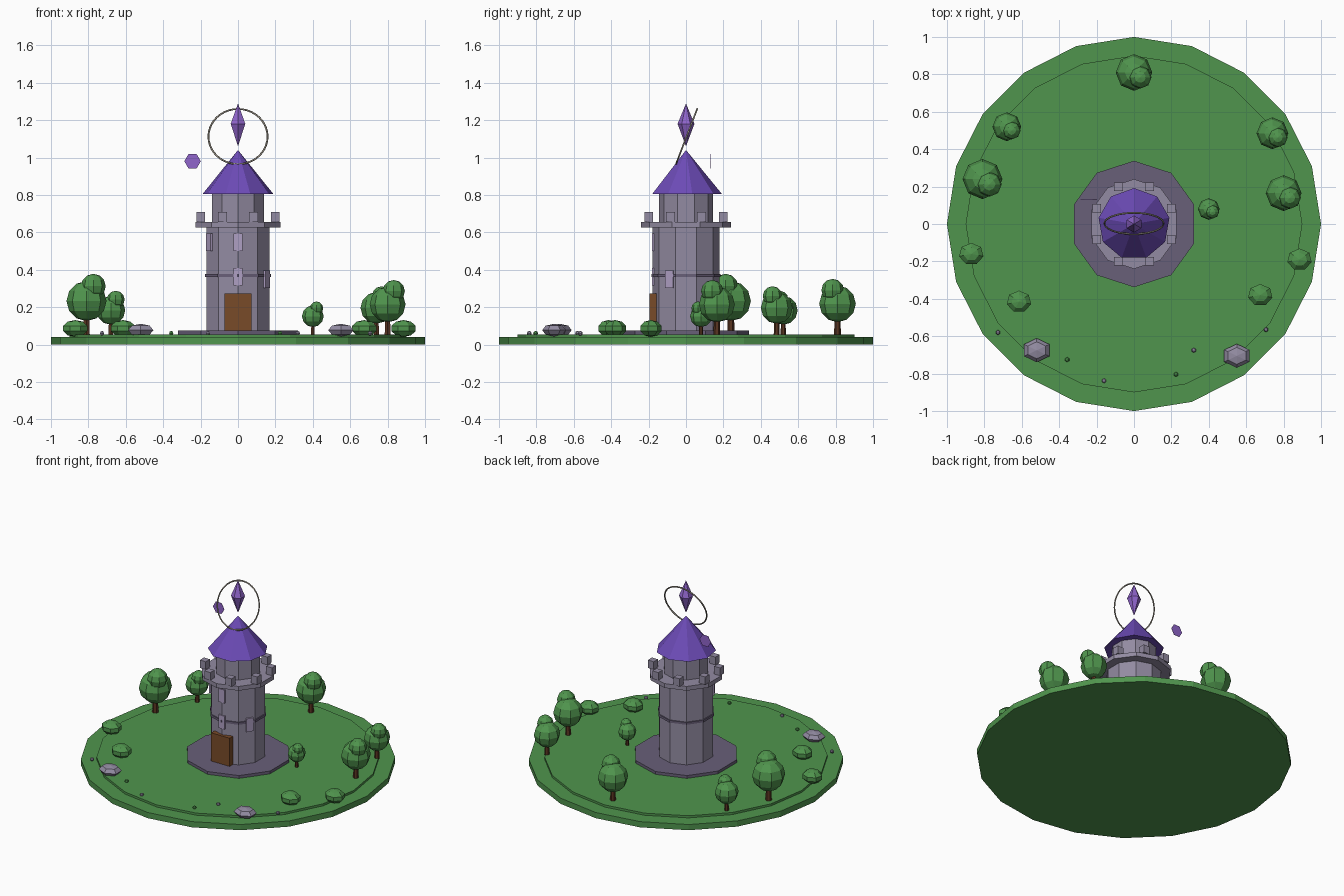
import bpy, bmesh
from math import sin, cos, pi, radians, tau

cube = bpy.data.objects.get("Cube")
if cube:
    bpy.data.objects.remove(cube, do_unlink=True)


def material(name, r, g, b):
    m = bpy.data.materials.new(name)
    m.use_nodes = True
    m.diffuse_color = (r, g, b, 1)
    bsdf = next(n for n in m.node_tree.nodes if n.type == 'BSDF_PRINCIPLED')
    bsdf.inputs["Base Color"].default_value = (r, g, b, 1)
    return m


GRASS = material("grass green", .08, .30, .075)
STONE = material("grey stone", .29, .26, .36)
DARK = material("dark stone", .14, .115, .19)
ROOF = material("roof purple", .15, .07, .47)
CRYSTAL = material("crystal purple", .28, .13, .60)
GLASS = material("pale lilac", .43, .35, .55)
WOOD = material("door brown", .19, .07, .022)
BARK = material("bark brown", .10, .034, .015)
METAL = material("ring metal", .32, .29, .24)


def lathe(name, profile, sides, mat, loc=(0, 0, 0), stretch=1):
    """Faceted solid of revolution from (radius, z), first corner toward +y."""
    bm = bmesh.new()
    rings = []
    for r, z in profile:
        n = sides if r > 0 else 1
        rings.append([bm.verts.new((-r * stretch * sin(tau * i / sides),
                                    r * cos(tau * i / sides), z)) for i in range(n)])
    for low, high in zip(rings, rings[1:]):
        for i in range(sides):
            j = (i + 1) % sides
            corners = [low[i % len(low)], low[j % len(low)],
                       high[j % len(high)], high[i % len(high)]]
            bm.faces.new(list(dict.fromkeys(corners)))
    for ring in (rings[0], rings[-1]):
        if len(ring) > 1:
            bm.faces.new(ring)
    bmesh.ops.recalc_face_normals(bm, faces=bm.faces)
    mesh = bpy.data.meshes.new(name)
    bm.to_mesh(mesh)
    bm.free()
    mesh.materials.append(mat)
    obj = bpy.data.objects.new(name, mesh)
    obj.location = loc
    bpy.context.collection.objects.link(obj)
    return obj


def drum(name, r, z0, z1, sides, mat):
    return lathe(name, [(r, z0), (r, z1)], sides, mat)


def ball(name, loc, r, height, sides, rows, mat, stretch=1):
    arc = [(r * sin(pi * k / rows) if 0 < k < rows else 0,
            -height * cos(pi * k / rows)) for k in range(rows + 1)]
    return lathe(name, arc, sides, mat, loc, stretch)


def box(name, loc, size, mat, turn=0):
    bpy.ops.mesh.primitive_cube_add(size=1, location=loc, rotation=(0, 0, turn))
    obj = bpy.context.object
    obj.name = name
    obj.scale = size
    obj.data.materials.append(mat)
    return obj


# Ground
drum("ground_base", 1, 0, .04, 20, GRASS)
drum("ground_top", .9, .04, .055, 20, GRASS)

# Tower
drum("plinth", .338, .05, .075, 10, DARK)
drum("tower_body", .178, .075, .63, 10, STONE)
drum("tower_band", .185, .36, .376, 10, DARK)
drum("balcony", .24, .625, .655, 10, STONE)
drum("turret", .145, .655, .81, 10, STONE)
lathe("roof", [(.192, .805), (0, 1.04)], 9, ROOF)
for k in range(8):
    a = radians(22.5 + 45 * k)
    box("merlon", (.216 * cos(a), .216 * sin(a), .682), (.046, .046, .055), STONE)

# Door and windows
box("door", (0, -.177, .174), (.144, .036, .198), WOOD)
for angle, z in ((-90, .546), (-150, .546), (-90, .363), (-30, .35)):
    a = radians(angle)
    box("window", (.177 * cos(a), .177 * sin(a), z), (.012, .048, .093), GLASS, a)

# Floating crystal, ring and shard
lathe("crystal", [(0, 1.06), (.045, 1.18), (0, 1.289)], 6, CRYSTAL)
bpy.ops.mesh.primitive_torus_add(major_radius=.158, minor_radius=.005,
                                 major_segments=40, minor_segments=6,
                                 location=(0, .003, 1.112),
                                 rotation=(radians(69), 0, 0))
ring = bpy.context.object
ring.name = "ring"
ring.data.materials.append(METAL)
bpy.ops.object.shade_smooth()
shard = lathe("shard", [(.044, -.001), (.044, .001)], 6, CRYSTAL, (-.243, .133, .98))
shard.rotation_euler = (radians(90), radians(30), 0)

# Trees: x, y, crown radius
for x, y, r in ((-.81, .24, .107), (-.68, .52, .077), (.8, .165, .096),
                (.74, .485, .085), (0, .81, .098), (.4, .08, .058)):
    lathe("tree_trunk", [(.19 * r, .05), (.15 * r, .055 + 1.1 * r)], 6, BARK, (x, y, 0))
    ball("tree_crown", (x, y, .055 + 1.66 * r), r, r, 8, 6, GRASS)
    ball("tree_tuft", (x + .34 * r, y - .26 * r, .055 + 2.4 * r),
         .62 * r, .62 * r, 8, 6, GRASS)

# Bushes and rocks
for x, y in ((-.87, -.16), (-.615, -.415), (.675, -.38), (.885, -.19)):
    ball("bush", (x, y, .086), .062, .045, 7, 5, GRASS, 1.13)
for x, y in ((-.52, -.675), (.55, -.705)):
    ball("rock", (x, y, .077), .064, .034, 6, 4, STONE, 1.22)

# Pebbles and sprouts
for x, y, mat in ((-.727, -.58, STONE), (-.16, -.838, STONE), (.32, -.675, STONE),
                  (.706, -.565, STONE), (-.357, -.725, GRASS), (.225, -.804, GRASS)):
    ball("pebble", (x, y, .06), .013, .013, 6, 4, mat)
